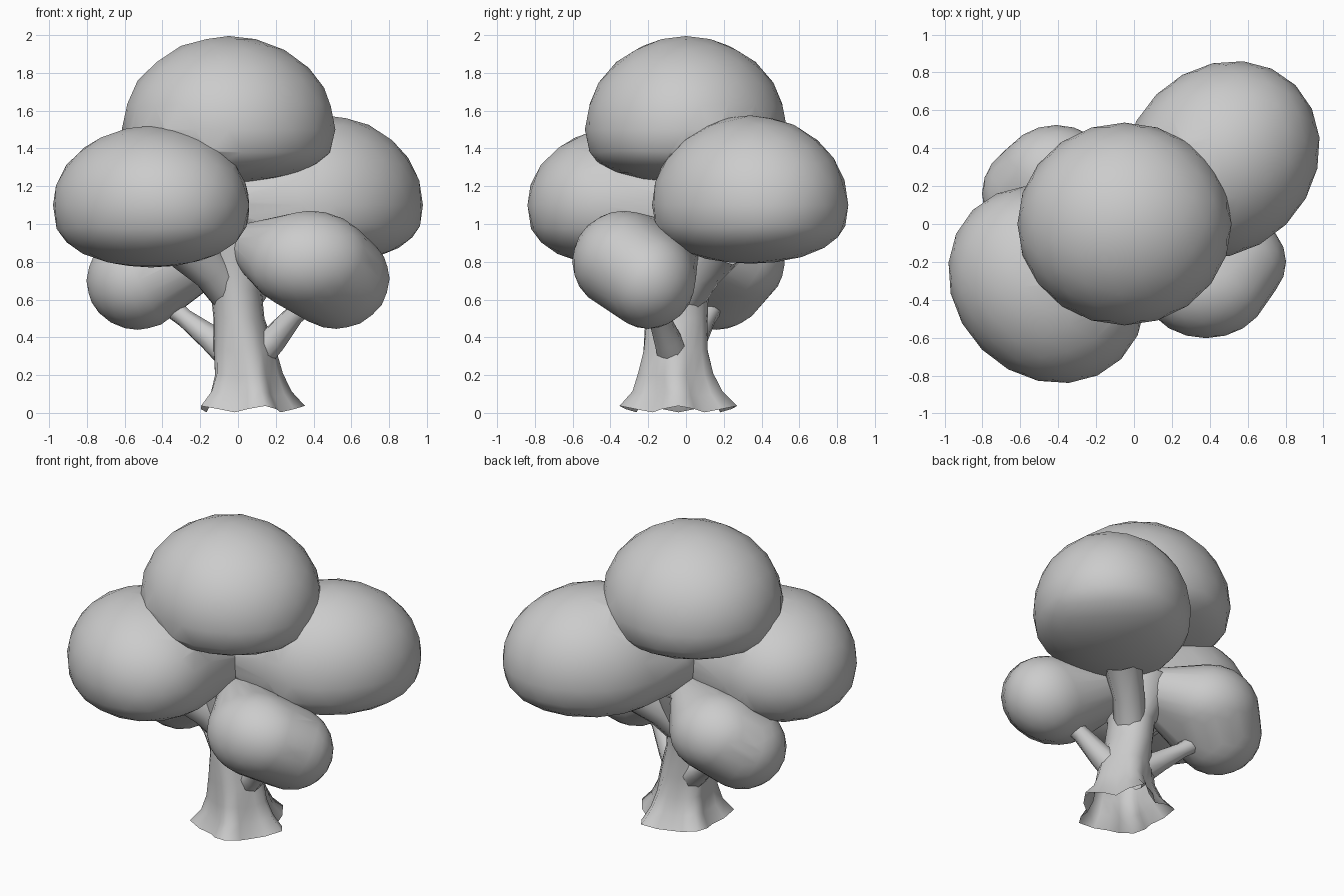
import bpy, bmesh, math
from mathutils import Vector

if "Cube" in bpy.data.objects:
    bpy.data.objects.remove(bpy.data.objects["Cube"])


def make_object(name, bm):
    bmesh.ops.recalc_face_normals(bm, faces=bm.faces[:])
    me = bpy.data.meshes.new(name)
    bm.to_mesh(me)
    bm.free()
    ob = bpy.data.objects.new(name, me)
    bpy.context.collection.objects.link(ob)
    return ob


def smooth(ob, angle):
    bpy.ops.object.select_all(action='DESELECT')
    ob.select_set(True)
    bpy.context.view_layer.objects.active = ob
    bpy.ops.object.shade_smooth_by_angle(angle=math.radians(angle))


def clump(name, *lobes, box=1.0, yaw=0.0):
    """Leaf clump: hull around lobes given as (centre, (rx, ry), up, down).
    box < 1 squares off the underside, yaw turns each lobe about z."""
    ball = bmesh.new()
    bmesh.ops.create_icosphere(ball, subdivisions=3, radius=1.0)
    bm = bmesh.new()
    c, s = math.cos(math.radians(yaw)), math.sin(math.radians(yaw))
    for (cx, cy, cz), (rx, ry), up, down in lobes:
        for v in ball.verts:
            x, y, z = v.co.x * rx * 1.01, v.co.y * ry * 1.01, v.co.z
            z = z * up if z > 0 else -down * abs(z) ** box
            bm.verts.new((cx + c * x - s * y, cy + s * x + c * y, cz + z))
    ball.free()
    bmesh.ops.convex_hull(bm, input=bm.verts[:])
    bmesh.ops.delete(bm, geom=[v for v in bm.verts if not v.link_faces], context='VERTS')
    return make_object(name, bm)


def loft(name, rings):
    """Skin a list of equal-length point rings, ends open."""
    bm = bmesh.new()
    rows = [[bm.verts.new(p) for p in ring] for ring in rings]
    n = len(rows[0])
    for a, b in zip(rows, rows[1:]):
        for i in range(n):
            j = (i + 1) % n
            bm.faces.new((a[i], a[j], b[j], b[i]))
    ob = make_object(name, bm)
    smooth(ob, 70)
    return ob


def branch(name, points, radii, n=8):
    pts = [Vector(p) for p in points]
    rings = []
    for i, p in enumerate(pts):
        d = pts[min(i + 1, len(pts) - 1)] - pts[max(i - 1, 0)]
        q = d.to_track_quat('Z', 'Y')
        rings.append([p + q @ Vector((radii[i] * math.cos(k * math.tau / n),
                                      radii[i] * math.sin(k * math.tau / n), 0))
                      for k in range(n)])
    return loft(name, rings)


# Leaf canopy: five clumps fused into one surface
canopy = clump("leaf_canopy", ((-.05, 0, 1.5), (.56, .53), .495, .28), box=.65)
others = [
    clump("left_clump", ((-.46, -.32, 1.1), (.48, .55), .42, .33),
          ((-.12, -.1, 1.1), (.18, .18), .2, .2), box=.75, yaw=45),
    clump("right_clump", ((.46, .34, 1.1), (.55, .48), .475, .31),
          ((.1, .1, 1.12), (.22, .22), .2, .22), box=.75, yaw=45),
    clump("low_right_clump", ((.38, -.33, .8), (.33, .27), .27, .26),
          ((.52, -.2, .71), (.28, .25), .26, .265),
          ((.09, -.08, .9), (.15, .15), .11, .16)),
    clump("low_left_clump", ((-.41, .25, .79), (.3, .27), .26, .24),
          ((-.53, .16, .7), (.27, .27), .26, .26),
          ((-.1, .05, .9), (.15, .15), .11, .16)),
]
for o in others:
    m = canopy.modifiers.new("fuse", 'BOOLEAN')
    m.operation = 'UNION'
    m.solver = 'EXACT'
    m.object = o
bpy.context.view_layer.objects.active = canopy
canopy.select_set(True)
for m in list(canopy.modifiers):
    bpy.ops.object.modifier_apply(modifier=m.name)
for o in others:
    bpy.data.objects.remove(o)
smooth(canopy, 45)

# Trunk with five root lobes: z, centre x, centre y, rx, ry, lobe depth
profile = [(.02, .05, -.04, .26, .28, .17), (.1, .05, -.045, .205, .22, .14),
           (.2, .045, -.055, .175, .19, .1), (.33, .03, -.055, .165, .17, .04),
           (.5, .005, -.05, .135, .165, 0), (.65, -.01, -.04, .135, .16, 0),
           (.8, -.03, -.01, .18, .2, 0), (.92, -.03, 0, .22, .22, 0)]
N = 20
rings = []
for z, cx, cy, rx, ry, lobe in profile:
    ring = []
    for i in range(N):
        a = i * math.tau / N
        w = math.cos(5 * a)
        k = 1 + lobe * w
        ring.append((cx + rx * k * math.cos(a), cy + ry * k * math.sin(a),
                     z + lobe * .1 * w))
    rings.append(ring)
loft("trunk", rings)

# Thin side branches into the low clumps, thick limbs into the upper clumps
branch("low_left_branch", [(.0, -.02, .28), (-.15, .05, .4), (-.28, .11, .5), (-.4, .16, .6)],
       [.1, .07, .05, .06])
branch("low_right_branch", [(.06, -.05, .27), (.19, -.1, .39), (.3, -.15, .52), (.42, -.2, .64)],
       [.1, .075, .055, .07])
branch("upper_left_limb", [(-.02, -.04, .6), (-.14, -.12, .76), (-.28, -.2, .88)],
       [.11, .12, .13])
branch("upper_right_limb", [(.01, -.02, .58), (.12, .09, .74), (.26, .2, .88)],
       [.1, .1, .12])
